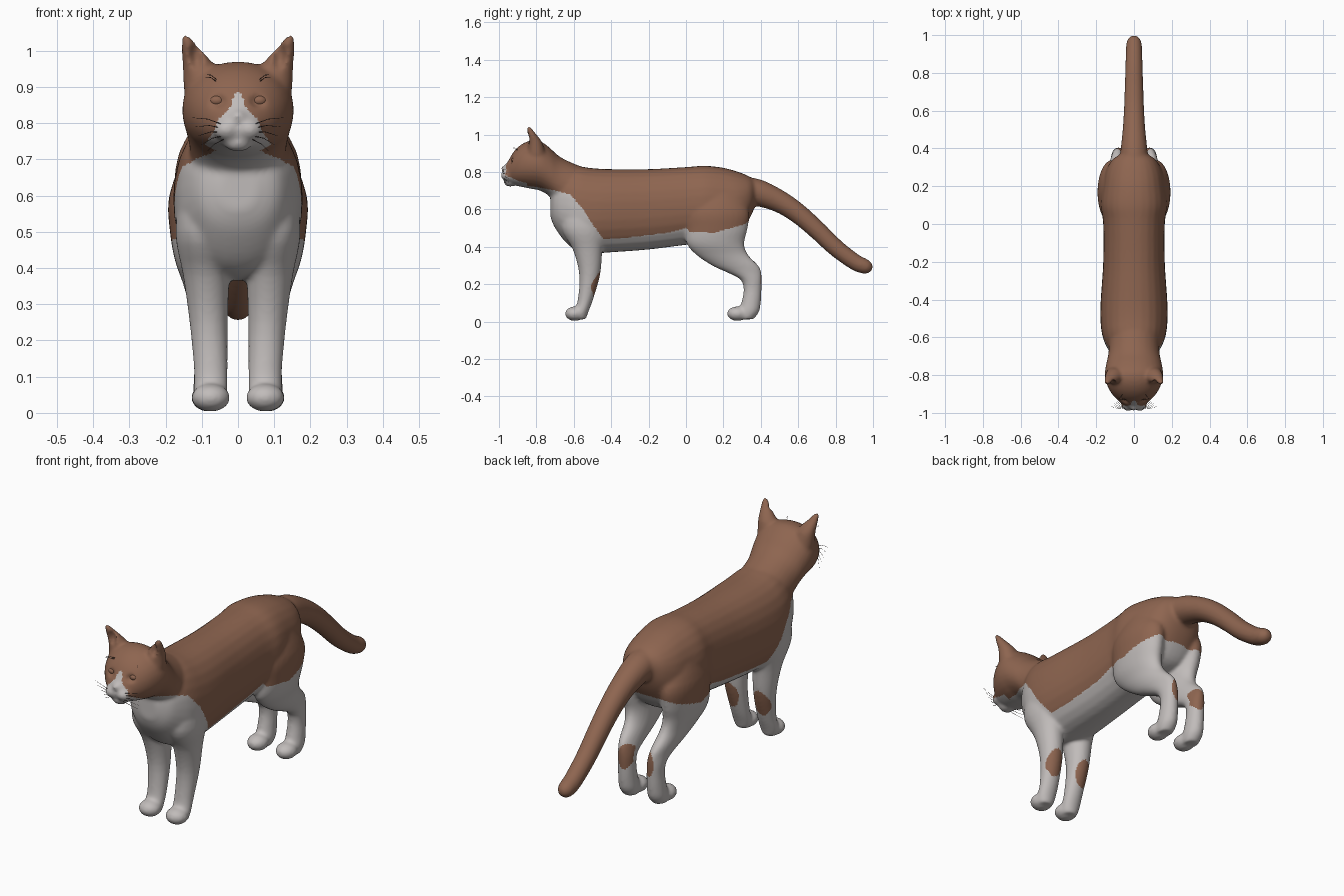
import bpy, bmesh, math
from mathutils import Vector

if "Cube" in bpy.data.objects:
    bpy.data.objects.remove(bpy.data.objects["Cube"])


def material(name, rgb):
    m = bpy.data.materials.new(name)
    m.diffuse_color = (*rgb, 1)
    m.use_nodes = True
    m.node_tree.nodes["Principled BSDF"].inputs["Base Color"].default_value = m.diffuse_color
    return m


BROWN = material("brown_fur", (0.27, 0.13, 0.08))
WHITE = material("white_fur", (0.53, 0.50, 0.49))
DARK = material("dark_whisker", (0.07, 0.05, 0.045))


def lerp_table(table, t):
    """Piecewise linear lookup in a list of (t, value)."""
    for (a, va), (b, vb) in zip(table, table[1:]):
        if a <= t <= b:
            return va + (vb - va) * (t - a) / (b - a)
    return table[0][1] if t < table[0][0] else table[-1][1]


def smooth_rows(rows, steps=4):
    """Catmull-Rom resampling of profile rows."""
    out = []
    for i in range(len(rows) - 1):
        p0, p1, p2, p3 = (rows[max(0, min(len(rows) - 1, i + k))] for k in (-1, 0, 1, 2))
        for s in range(steps):
            t = s / steps
            out.append([0.5 * (2 * b + (c - a) * t + (2 * a - 5 * b + 4 * c - d) * t * t
                               + (3 * b - a - 3 * c + d) * t ** 3)
                        for a, b, c, d in zip(p0, p1, p2, p3)])
    return out + [list(rows[-1])]


def finish(name, bm, mats):
    bmesh.ops.recalc_face_normals(bm, faces=bm.faces)
    me = bpy.data.meshes.new(name)
    bm.to_mesh(me)
    bm.free()
    for m in mats:
        me.materials.append(m)
    for p in me.polygons:
        p.use_smooth = True
    ob = bpy.data.objects.new(name, me)
    bpy.context.collection.objects.link(ob)
    return ob


def loft(bm, sections, sides=28, power=2.0):
    """Skin rings given as (centre, u axis, v axis) and cap the ends."""
    rings = []
    for c, u, v in sections:
        ring = []
        for k in range(sides):
            a = 2 * math.pi * k / sides
            ca, sa = math.cos(a), math.sin(a)
            f = (abs(ca) ** power + abs(sa) ** power) ** (-1 / power)
            ring.append(bm.verts.new(Vector(c) + f * (ca * Vector(u) + sa * Vector(v))))
        rings.append(ring)
    for r, s in zip(rings, rings[1:]):
        for k in range(sides):
            j = (k + 1) % sides
            bm.faces.new((r[k], r[j], s[j], s[k]))
    bm.faces.new(rings[0][::-1])
    bm.faces.new(rings[-1])


def lengthwise(rows, power=2.0):
    """Rows of (y, top, bottom, half width)."""
    bm = bmesh.new()
    loft(bm, [((0, y, (t + b) / 2), (w, 0, 0), (0, 0, (t - b) / 2))
              for y, t, b, w in smooth_rows(rows)], power=power)
    return bm


def upright(rows, side):
    """Rows of (z, y centre, y radius, x centre, x radius)."""
    bm = bmesh.new()
    loft(bm, [((side * cx, cy, z), (rx, 0, 0), (0, ry, 0))
              for z, cy, ry, cx, rx in smooth_rows(rows)])
    return bm


def ball(centre, radii):
    bm = bmesh.new()
    bmesh.ops.create_uvsphere(bm, u_segments=24, v_segments=16, radius=1)
    bmesh.ops.scale(bm, vec=radii, verts=bm.verts)
    bmesh.ops.translate(bm, vec=centre, verts=bm.verts)
    return bm


TORSO = [(-.725, .67, .56, .05), (-.70, .75, .50, .11), (-.64, .82, .42, .15), (-.58, .83, .38, .17),
         (-.5, .82, .365, .178), (-.4, .815, .37, .176), (-.2, .815, .385, .163), (0, .826, .41, .163),
         (.1, .833, .42, .176), (.2, .822, .43, .165), (.28, .80, .46, .15), (.34, .775, .55, .115),
         (.37, .75, .62, .07)]
HEAD = [(-.975, .825, .765, .03), (-.95, .86, .745, .065), (-.92, .91, .73, .1), (-.88, .947, .72, .13),
        (-.83, .968, .71, .15), (-.78, .965, .70, .154), (-.73, .93, .67, .145), (-.68, .885, .62, .135),
        (-.62, .853, .56, .135), (-.55, .825, .5, .14)]
FRONT_LEG = [(.64, -.56, .08, .105, .05), (.5, -.55, .115, .1, .073), (.38, -.525, .078, .088, .064),
             (.25, -.515, .056, .081, .053), (.12, -.537, .041, .075, .047), (.05, -.56, .038, .075, .046),
             (.012, -.565, .03, .075, .035)]
HIND_LEG = [(.74, .17, .08, .09, .05), (.6, .17, .165, .112, .078), (.5, .165, .165, .113, .075),
            (.42, .157, .155, .107, .067), (.36, .19, .14, .098, .055), (.3, .262, .125, .09, .046),
            (.265, .308, .095, .085, .042), (.225, .348, .058, .082, .04), (.17, .356, .048, .08, .039),
            (.1, .348, .052, .08, .042), (.05, .335, .055, .08, .044), (.012, .32, .04, .08, .035)]
EAR = [(.89, -.80, .05, .10, .05), (.95, -.805, .04, .107, .046), (.98, -.815, .032, .118, .037),
       (1.01, -.828, .021, .132, .025), (1.035, -.838, .012, .143, .014), (1.048, -.842, .006, .147, .006)]
TAIL = [(.28, .70, .075), (.38, .69, .072), (.5, .642, .06), (.6, .577, .054), (.7, .49, .05),
        (.8, .395, .047), (.9, .32, .044), (.945, .299, .042), (.975, .288, .035), (.995, .28, .016)]

# solid body parts, fused below
parts = [lengthwise(TORSO, 2.25), lengthwise(HEAD, 2.1)]
tail = smooth_rows(TAIL)
bm = bmesh.new()
sections = []
for i, (y, z, r) in enumerate(tail):
    a, b = tail[max(i - 1, 0)], tail[min(i + 1, len(tail) - 1)]
    d = Vector((0, b[0] - a[0], b[1] - a[1])).normalized()
    sections.append(((0, y, z), (r, 0, 0), Vector((0, -d.z, d.y)) * r))
loft(bm, sections)
parts.append(bm)
for s in (-1, 1):
    parts += [upright(FRONT_LEG, s), upright(HIND_LEG, s), upright(EAR, s),
              ball((s * .075, -.595, .042), (.054, .052, .039)),     # front paw
              ball((s * .08, .275, .042), (.05, .056, .039)),        # hind paw
              ball((s * .03, -.948, .782), (.04, .043, .032))]       # whisker pad
parts += [ball((0, -.94, .745), (.04, .035, .024)),                  # chin
          ball((0, -.972, .818), (.02, .018, .016))]                 # nose

body_objs = [finish("body", p, [BROWN, WHITE]) for p in parts]
body = body_objs[0]
bpy.context.view_layer.objects.active = body
for o in body_objs:
    o.select_set(True)
bpy.ops.object.join()


def apply(kind, **settings):
    m = body.modifiers.new(kind, kind)
    for k, v in settings.items():
        setattr(m, k, v)
    bpy.ops.object.modifier_apply(modifier=m.name)


apply("REMESH", mode='VOXEL', voxel_size=.008, use_smooth_shade=True)
# ear cups and eye sockets
for s in (-1, 1):
    for c, r in (((s * .114, -.872, .985), (.026, .05, .05)),
                 ((s * .06, -.948, .864), (.03, .026, .021))):
        cutter = finish("cutter", ball(c, r), [BROWN])
        apply("BOOLEAN", operation='DIFFERENCE', object=cutter, solver='EXACT')
        bpy.data.objects.remove(cutter)
apply("REMESH", mode='VOXEL', voxel_size=.007, use_smooth_shade=True)
apply("SMOOTH", factor=.5, iterations=10)

# coat pattern: white below a line along the side, a blaze, and brown leg patches
COAT = [(-.9, .73), (-.8, .72), (-.7, .70), (-.62, .68), (-.55, .60), (-.5, .52), (-.44, .44), (-.3, .45),
        (-.1, .475), (0, .5), (.02, .48), (.15, .475), (.3, .515), (.36, .55), (.42, .45), (.43, -1)]
BLAZE = [(.72, .12), (.75, .085), (.78, .065), (.81, .055), (.825, .04), (.845, .02), (.88, .012), (.887, 0)]


def is_white(c, n):
    x = abs(c.x)
    if c.y < -.85 and x < lerp_table(BLAZE, c.z):
        return True
    if n.y > .1:
        if c.y < -.4 and ((x - .085) / .04) ** 2 + ((c.z - .205) / .068) ** 2 < 1:
            return False
        if c.y > .34 and ((x - .068) / .03) ** 2 + ((c.z - .225) / .06) ** 2 < 1:
            return False
    return c.z < lerp_table(COAT, c.y)


body.data.materials.clear()
for m in (BROWN, WHITE):
    body.data.materials.append(m)
for p in body.data.polygons:
    p.use_smooth = True
    p.material_index = int(is_white(p.center, p.normal))

# eyes and whiskers
for s, label in ((-1, "left"), (1, "right")):
    finish(label + "_eye", ball((s * .058, -.915, .862), (.022, .018, .016)), [BROWN])
    bm = bmesh.new()
    hairs = [((s * .04, -.975, .795 - .01 * k), (s * (.125 - .008 * k), -.965 + .008 * k, .815 - .025 * k))
             for k in range(5)]
    hairs += [((s * .06, -.90, .915 + .006 * k), (s * .09, -.93, .925 + .008 * k)) for k in range(2)]
    for a, b in hairs:
        a, b = Vector(a), Vector(b)
        mid = (a + b) / 2 + Vector((0, -.008, .006))
        loft(bm, [(p, (0, r, 0), (0, 0, r)) for p, r in ((a, .0012), (mid, .001), (b, .0004))], sides=4)
    finish(label + "_whiskers", bm, [DARK])
